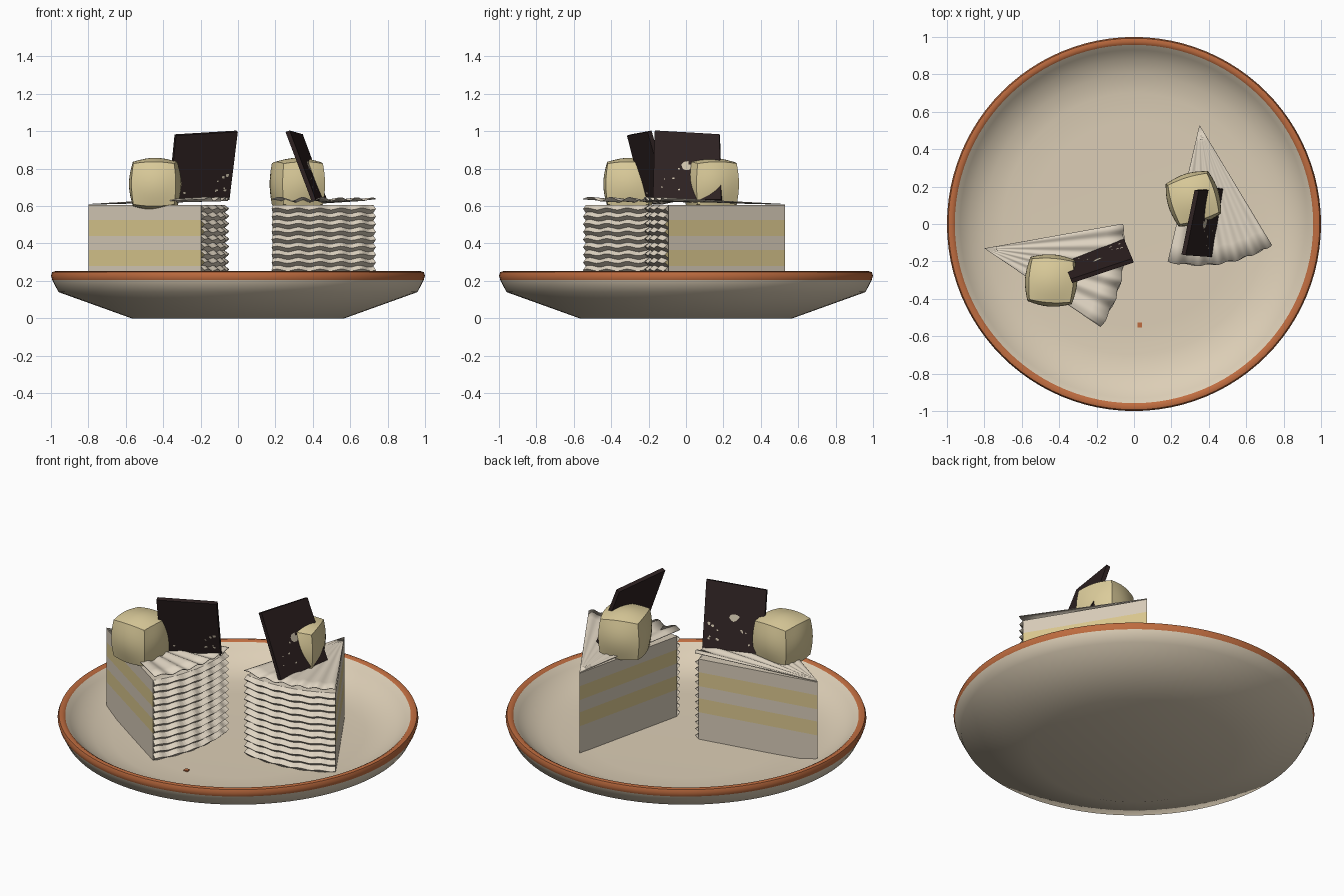
import bpy, bmesh, math, random
from mathutils import Vector, Matrix

random.seed(4)
if "Cube" in bpy.data.objects:
    bpy.data.objects.remove(bpy.data.objects["Cube"])


def material(name, r, g, b):
    m = bpy.data.materials.new(name)
    m.use_nodes = True
    m.diffuse_color = (r, g, b, 1)
    m.node_tree.nodes["Principled BSDF"].inputs["Base Color"].default_value = (r, g, b, 1)
    return m


CERAMIC = material("cream ceramic", .72, .62, .47)
RIM = material("terracotta rim", .52, .15, .05)
CREAM = material("cream frosting", .74, .66, .54)
FILLING = material("pale cream layer", .68, .60, .48)
SPONGE = material("yellow sponge", .70, .57, .27)
SWEET = material("white chocolate", .72, .61, .33)
DARK = material("dark chocolate", .026, .015, .015)
FLAKE = material("pale flake", .60, .53, .40)


def make(name, verts, faces, mats, smooth=None):
    me = bpy.data.meshes.new(name)
    me.from_pydata([tuple(v) for v in verts], [], faces)
    for m in mats:
        me.materials.append(m)
    bm = bmesh.new()
    bm.from_mesh(me)
    bmesh.ops.remove_doubles(bm, verts=bm.verts, dist=1e-5)
    bmesh.ops.recalc_face_normals(bm, faces=bm.faces)
    bm.to_mesh(me)
    bm.free()
    ob = bpy.data.objects.new(name, me)
    bpy.context.collection.objects.link(ob)
    if smooth:
        bpy.ops.object.select_all(action='DESELECT')
        bpy.context.view_layer.objects.active = ob
        ob.select_set(True)
        bpy.ops.object.shade_smooth_by_angle(angle=math.radians(smooth))
    return ob


def grid_faces(rows, cols, wrap=False):
    last = cols if wrap else cols - 1
    return [(i * cols + j, i * cols + (j + 1) % cols,
             (i + 1) * cols + (j + 1) % cols, (i + 1) * cols + j)
            for i in range(rows - 1) for j in range(last)]


def polar(r, a, z):
    return Vector((r * math.cos(a), r * math.sin(a), z))


# Plate, with the rim band coloured by height and radius
SEG = 96
profile = [(0, 0), (.57, 0), (.96, .14), (.993, .205), (1, .228), (.993, .247),
           (.975, .252), (.958, .242), (.93, .212), (.88, .172), (.8, .135),
           (.7, .118), (.55, .115), (0, .115)]
verts = [polar(r, j * math.tau / SEG, z) for r, z in profile for j in range(SEG)]
plate = make("plate", verts, grid_faces(len(profile), SEG, True), [CERAMIC, RIM], 50)
for f in plate.data.polygons:
    c = f.center
    if c.z > .206 and c.xy.length > .96:
        f.material_index = 1

# Crumb on the plate
bpy.ops.mesh.primitive_cube_add(size=.025, location=(.03, -.54, .118))
crumb = bpy.context.object
crumb.name = "crumb"
crumb.scale.z = .3
crumb.data.materials.append(RIM)

HALF = math.radians(22.1)
BASE, TOP = .115, .605


def cake_slice(label, apex, turn):
    place = Matrix.Translation((*apex, 0)) @ Matrix.Rotation(math.radians(turn), 4, 'Z')

    # Layered wedge
    levels = [BASE, .28, .365, .44, .525, TOP]
    verts = [v for z in levels for v in
             (Vector((0, 0, z)), polar(.727, -HALF, z), polar(.727, HALF, z))]
    faces = grid_faces(len(levels), 3, True)
    n = len(verts)
    body = make(label + "_cake_layers", verts, faces + [(0, 1, 2), (n - 3, n - 2, n - 1)],
                [FILLING, SPONGE])
    for f in body.data.polygons:
        if .28 < f.center.z < .365 or .44 < f.center.z < .525:
            f.material_index = 1
    body.matrix_world = place

    # Ruffled frosting on the outer side
    cols, ridges = 37, 12
    rows = ridges * 2 + 1
    verts = []
    for i in range(rows):
        for j in range(cols):
            u = j / (cols - 1)
            wave = math.sin(u * math.tau * 5)
            inner = 0 < i < rows - 1
            r = (.75 if i % 2 else .724) + .004 * wave
            z = BASE + (TOP - BASE) * i / (rows - 1) + (.005 * wave if inner else 0)
            verts.append(polar(r, HALF * (2 * u - 1), z))
    back = make(label + "_ruffled_frosting", verts, grid_faces(rows, cols), [CREAM])
    back.matrix_world = place
    # Cap closing the wedge out to the ruffles
    rim = [polar(.727, HALF * (j / 9 - 1), TOP) for j in range(19)]
    cap = make(label + "_cake_top", [Vector((0, 0, TOP))] + rim,
               [tuple(range(len(rim) + 1))], [CREAM])
    cap.matrix_world = place

    # Pleated fan sheet on top
    cols, rows = 61, 9
    verts = []
    for i in range(rows):
        t = i / (rows - 1)
        for j in range(cols):
            u = j / (cols - 1)
            fold = math.sin(u ** 1.2 * math.tau * 5.5)
            z = .611 + .028 * t + .011 * t * fold * (1 - .4 * u)
            verts.append(polar(t * (.75 + .005 * fold), HALF * (2 * u - 1), z))
    fan = make(label + "_fan_sheet", verts, grid_faces(rows, cols), [CREAM], 60)
    solid = fan.modifiers.new("thickness", 'SOLIDIFY')
    solid.thickness = .004
    fan.matrix_world = place

    # Puffed cube sweet: halfway between a cube and a sphere
    bm = bmesh.new()
    bmesh.ops.create_cube(bm, size=2)
    bmesh.ops.subdivide_edges(bm, edges=bm.edges, cuts=9, use_grid_fill=True)
    for v in bm.verts:
        v.co = (v.co * .48 + v.co.normalized() * .52) * .14
    for e in bm.edges:
        a, b = (f.normal for f in e.link_faces)
        e.smooth = a.dot(b) > .9
    for f in bm.faces:
        f.smooth = True
    me = bpy.data.meshes.new(label + "_puffed_sweet")
    bm.to_mesh(me)
    bm.free()
    me.materials.append(SWEET)
    sweet = bpy.data.objects.new(label + "_puffed_sweet", me)
    bpy.context.collection.objects.link(sweet)
    sweet.matrix_world = place @ Matrix.Translation((.385, -.094, .718)) \
        @ Matrix.Rotation(math.radians(8), 4, 'Z')


def chocolate(label, b0, b1, t1, t0):
    # Leaning chocolate tile through four corners
    b0, b1, t1, t0 = map(Vector, (b0, b1, t1, t0))
    tile = make(label + "_chocolate_tile", [b0, b1, t1, t0], [(0, 1, 2, 3)], [DARK])
    mod = tile.modifiers.new("thickness", 'SOLIDIFY')
    mod.thickness, mod.offset = .024, 0
    side, up = b1 - b0, t0 - b0
    normal = side.cross(up).normalized()

    # Pale flakes on both faces
    spots = [(.5, .5, .032)]
    for _ in range(9):
        spots.append((random.uniform(.72, .93), random.uniform(.12, .42),
                      random.uniform(.004, .011)))
    for _ in range(5):
        spots.append((random.uniform(.08, .4), random.uniform(.08, .5),
                      random.uniform(.004, .008)))
    verts, faces = [], []
    for u, v, size in spots:
        c = b0.lerp(b1, u).lerp(t0.lerp(t1, u), v)
        for s in (-1, 1):
            start = len(verts)
            for k in range(9):
                p = polar(size * random.uniform(.7, 1.1), k * math.tau / 9, 0)
                verts.append(c + side.normalized() * p.x + up.normalized() * p.y * .8
                             + normal * s * .0135)
            faces.append(tuple(range(start, start + 9)))
    make(label + "_flakes", verts, faces, [FLAKE])


cake_slice("left_slice", (-.8, -.13), -12)
cake_slice("right_slice", (.35, .53), -81)
chocolate("left_slice", (-.37, -.215, .63), (-.05, -.09, .635),
          (-.005, -.195, 1), (-.335, -.305, .98))
chocolate("right_slice", (.405, -.175, .63), (.465, .19, .63),
          (.335, .18, .98), (.265, -.165, 1))
